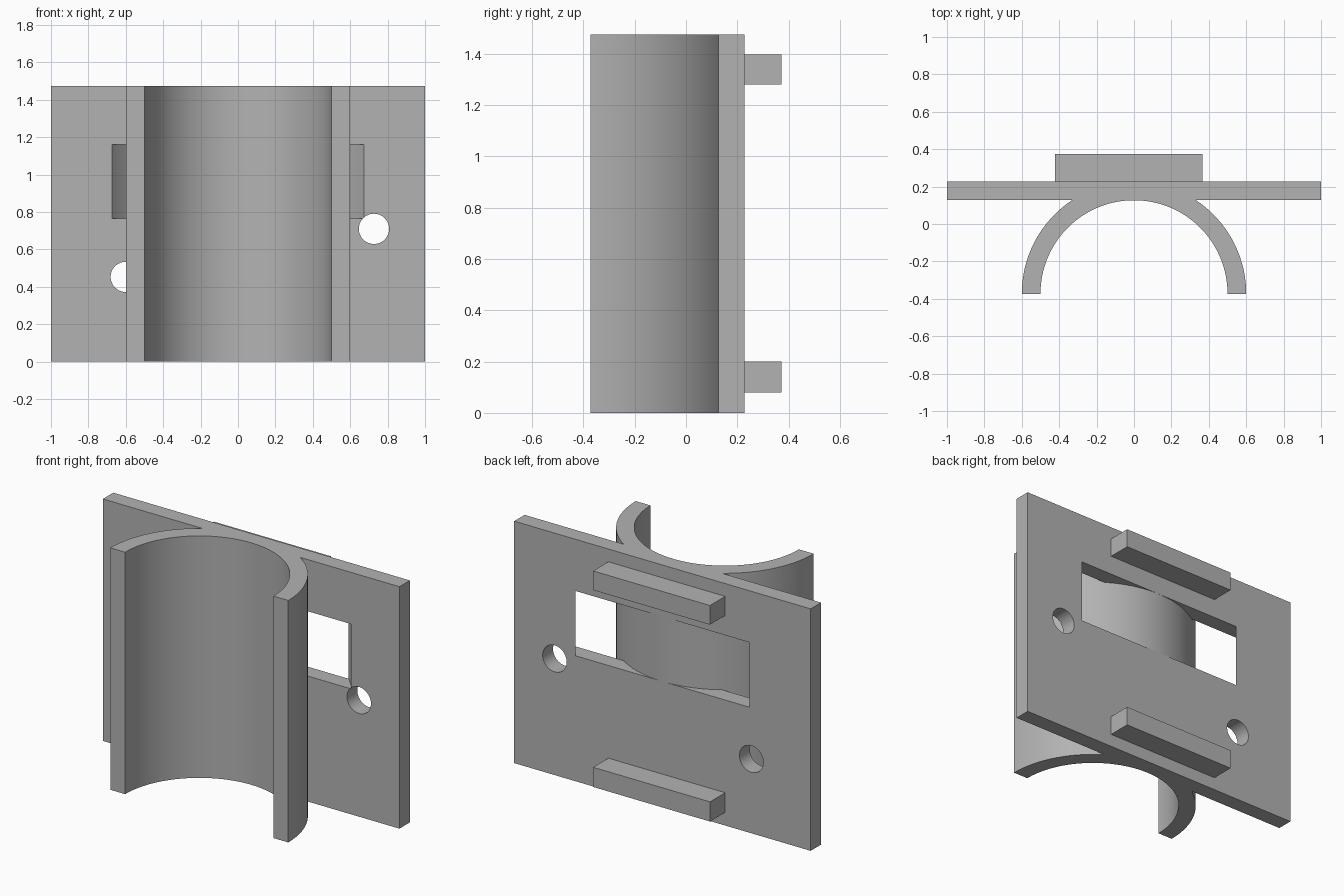
import bpy
import bmesh
from math import cos, sin, pi, radians

if "Cube" in bpy.data.objects:
    bpy.data.objects.remove(bpy.data.objects["Cube"])

HEIGHT = 1.475
AXIS_Y = -0.373                     # axis of the half-round cradle
PLATE_FRONT, PLATE_BACK = 0.127, 0.227

grey = bpy.data.materials.new("plain grey")
grey.use_nodes = True
grey.diffuse_color = (0.45, 0.45, 0.45, 1)
grey.node_tree.nodes["Principled BSDF"].inputs["Base Color"].default_value = grey.diffuse_color


def prism(name, outline, axis, low, high):
    """Extrude a closed outline along z, or along y for an (x, z) outline."""
    def place(p, h):
        return (p[0], p[1], h) if axis == "z" else (p[0], h, p[1])
    bm = bmesh.new()
    base = bm.faces.new([bm.verts.new(place(p, low)) for p in outline])
    moved = bmesh.ops.extrude_face_region(bm, geom=[base])["geom"]
    shift = place((0, 0), high - low)
    bmesh.ops.translate(bm, vec=shift, verts=[v for v in moved if isinstance(v, bmesh.types.BMVert)])
    bmesh.ops.recalc_face_normals(bm, faces=bm.faces)
    mesh = bpy.data.meshes.new(name)
    bm.to_mesh(mesh)
    bm.free()
    mesh.materials.append(grey)
    obj = bpy.data.objects.new(name, mesh)
    bpy.context.collection.objects.link(obj)
    return obj


def arc(cx, cy, radius, start, end, steps):
    angles = [start + (end - start) * i / steps for i in range(steps + 1)]
    return [(cx + radius * cos(a), cy + radius * sin(a)) for a in angles]


def rectangle(x0, x1, y0, y1):
    return [(x0, y0), (x1, y0), (x1, y1), (x0, y1)]


def smooth(obj):
    bpy.ops.object.select_all(action="DESELECT")
    obj.select_set(True)
    bpy.context.view_layer.objects.active = obj
    bpy.ops.object.shade_smooth_by_angle(angle=radians(30))


# Mounting plate
plate = prism("mounting_plate", rectangle(-1, 1, PLATE_FRONT, PLATE_BACK), "z", 0, HEIGHT)

# Strap slot, curved around the cradle axis, and two screw holes
cutters = [prism("slot_cutter", arc(0, AXIS_Y, 0.84, 0, pi, 96), "z", 0.765, 1.16)]
for x, z in ((0.727, 0.71), (-0.6, 0.453)):
    circle = arc(x, z, 0.081, 0, 2 * pi, 48)[:-1]
    cutters.append(prism("screw_hole_cutter", circle, "y", 0, 0.5))

bpy.context.view_layer.objects.active = plate
for cutter in cutters:
    cut = plate.modifiers.new("cut", "BOOLEAN")
    cut.operation = "DIFFERENCE"
    cut.solver = "EXACT"
    cut.object = cutter
    bpy.ops.object.modifier_apply(modifier=cut.name)
    bpy.data.objects.remove(cutter)
smooth(plate)

# Half-round cradle
profile = arc(0, AXIS_Y, 0.6, 0, pi, 64) + arc(0, AXIS_Y, 0.5, pi, 0, 64)
smooth(prism("half_round_cradle", profile, "z", 0, HEIGHT))

# Rear bars
for name, low, high in (("lower_rear_bar", 0.08, 0.2), ("upper_rear_bar", 1.28, 1.397)):
    prism(name, rectangle(-0.423, 0.365, PLATE_BACK, 0.373), "z", low, high)
